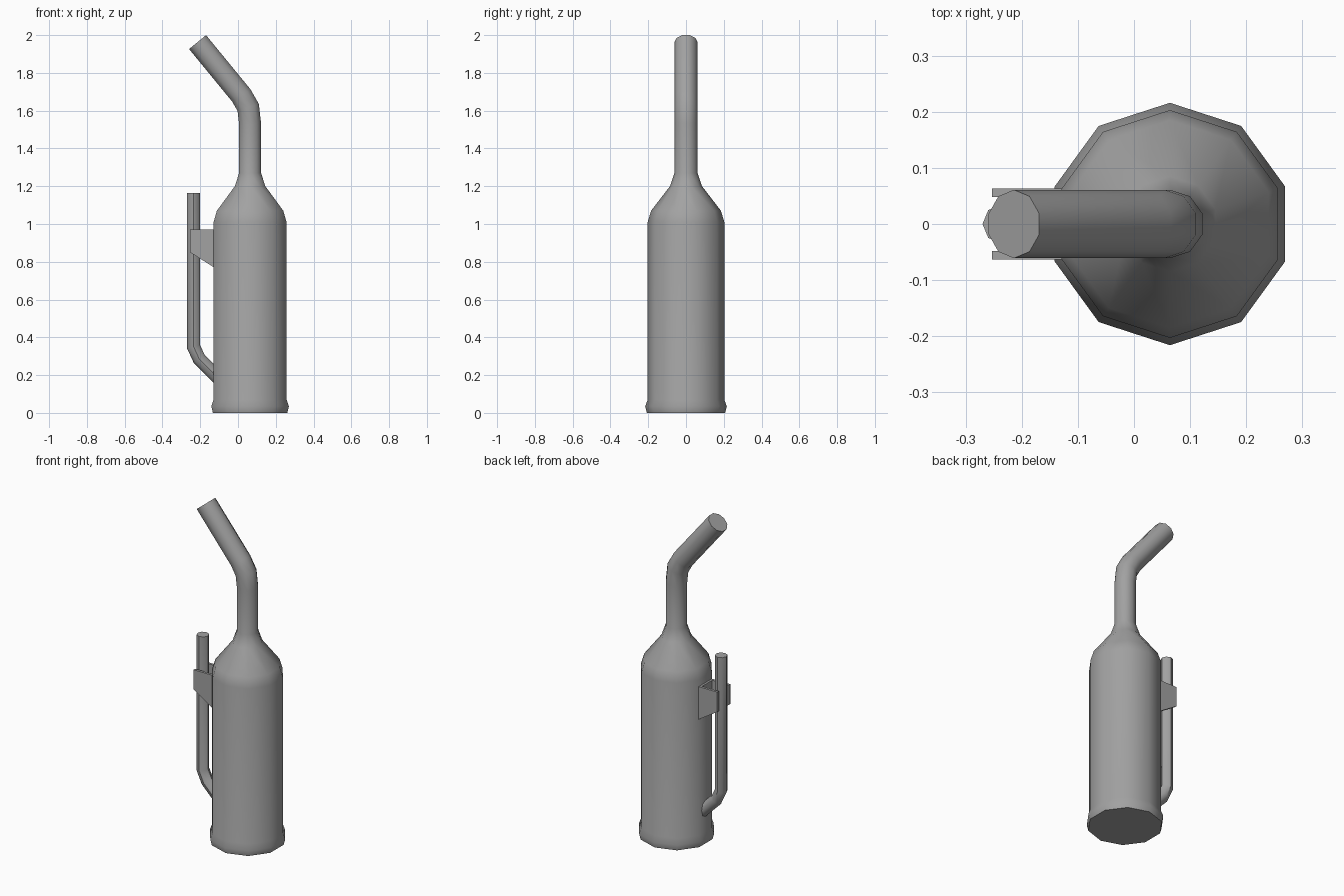
import bpy, bmesh, math
from mathutils import Vector

cube = bpy.data.objects.get("Cube")
if cube:
    bpy.data.objects.remove(cube, do_unlink=True)

COLOR = (0.36, 0.36, 0.36, 1.0)
steel = bpy.data.materials.new("grey steel")
steel.use_nodes = True
steel.diffuse_color = COLOR
steel.node_tree.nodes["Principled BSDF"].inputs["Base Color"].default_value = COLOR


def finish(name, bm, smooth):
    bmesh.ops.recalc_face_normals(bm, faces=bm.faces[:])
    mesh = bpy.data.meshes.new(name)
    bm.to_mesh(mesh)
    bm.free()
    mesh.materials.append(steel)
    obj = bpy.data.objects.new(name, mesh)
    bpy.context.collection.objects.link(obj)
    if smooth:
        bpy.ops.object.select_all(action='DESELECT')
        obj.select_set(True)
        bpy.context.view_layer.objects.active = obj
        bpy.ops.object.shade_smooth_by_angle(angle=math.radians(45))
    return obj


def tube(name, path, sides):
    """Sweep a polygon along (x, z, radius) points, mitred at bends, capped."""
    bm = bmesh.new()
    pts = [Vector((x, 0, z)) for x, z, r in path]
    rings = []
    for i, p in enumerate(pts):
        a = (p - pts[max(i - 1, 0)]).normalized()
        b = (pts[min(i + 1, len(pts) - 1)] - p).normalized()
        t = (a + b).normalized()
        stretch = 1 / max(t.dot(b), t.dot(a))
        across = Vector((t.z, 0, -t.x)) * stretch
        r = path[i][2]
        ring = []
        for k in range(sides):
            ang = 2 * math.pi * k / sides
            offset = across * math.sin(ang) + Vector((0, math.cos(ang), 0))
            ring.append(bm.verts.new(p + offset * r))
        rings.append(ring)
    for lo, hi in zip(rings, rings[1:]):
        for k in range(sides):
            n = (k + 1) % sides
            bm.faces.new((lo[k], lo[n], hi[n], hi[k]))
    bm.faces.new(rings[0])
    bm.faces.new(rings[-1])
    return finish(name, bm, True)


def plate(name, outline, y0, y1):
    """Extrude an (x, z) outline between two y positions."""
    bm = bmesh.new()
    face = bm.faces.new([bm.verts.new((x, y0, z)) for x, z in outline])
    ext = bmesh.ops.extrude_face_region(bm, geom=[face])
    moved = [v for v in ext["geom"] if isinstance(v, bmesh.types.BMVert)]
    bmesh.ops.translate(bm, verts=moved, vec=(0, y1 - y0, 0))
    return finish(name, bm, False)


# Cylinder with base rim, shoulder, neck and bent spout
CX = 0.064
profile = [(0, 0.207), (0.035, 0.216), (0.07, 0.203), (1.01, 0.203),
           (1.07, 0.185), (1.2, 0.085), (1.27, 0.061), (1.53, 0.061)]
spout = [(0.054, 1.617, 0.061), (0.018, 1.68, 0.061), (-0.214, 1.963, 0.061)]
tube("cylinder_and_spout", [(CX, z, r) for z, r in profile] + spout, 10)

# Thin side pipe curving into the cylinder wall
side = [(-0.09, 0.17), (-0.14, 0.22), (-0.205, 0.285), (-0.235, 0.35), (-0.235, 1.165)]
tube("side_pipe", [(x, z, 0.035) for x, z in side], 8)

# Channel bracket: two cheeks and a web against the cylinder
cheek = [(-0.253, 0.97), (-0.127, 0.97), (-0.127, 0.77), (-0.253, 0.85)]
for label, s in (("front", -1), ("back", 1)):
    plate("bracket_cheek_" + label, cheek, s * 0.048, s * 0.063)
web = [(-0.142, 0.97), (-0.127, 0.97), (-0.127, 0.77), (-0.142, 0.78)]
plate("bracket_web", web, -0.048, 0.048)
